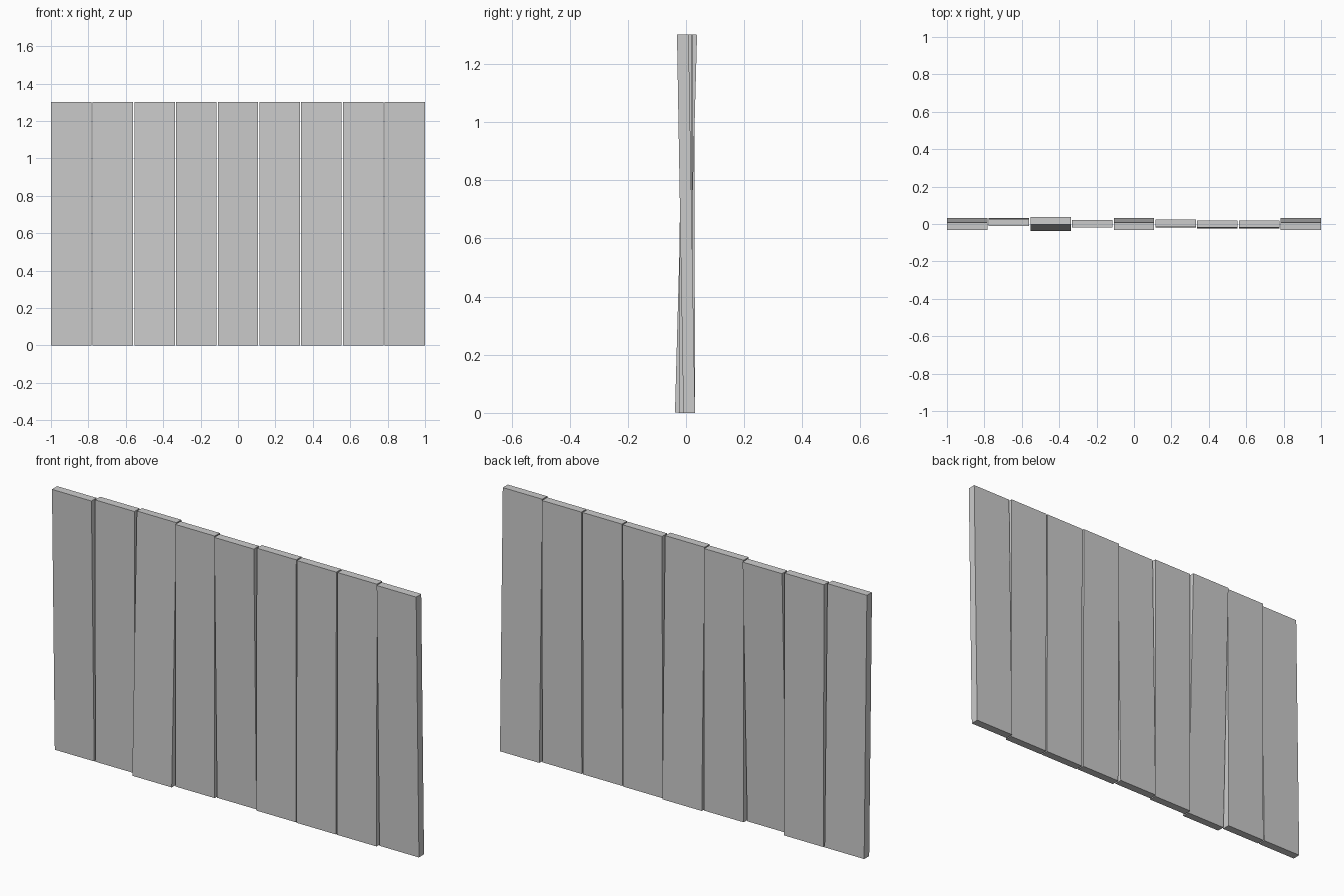
import bpy, math
from mathutils import Matrix

if "Cube" in bpy.data.objects:
    bpy.data.objects.remove(bpy.data.objects["Cube"])

HEIGHT, THICK, COUNT = 1.301, 0.04, 9
WIDTH = 0.2165
PITCH = (2 - WIDTH) / (COUNT - 1)

# Per plank: centre depth at the top and at the bottom (slight lean)
LEAN = [(-0.011, 0.011), (0.008, 0.011), (0.018, -0.018), (0.001, 0.001),
        (-0.011, 0.011), (0.004, 0.0), (0.0, -0.003), (0.0, -0.003),
        (-0.011, 0.011)]


def plank(index, top, bottom):
    bpy.ops.mesh.primitive_cube_add(size=1)
    ob = bpy.context.object
    ob.name = f"plank_{index + 1}"
    ob.data.transform(Matrix.Diagonal((WIDTH, THICK, HEIGHT, 1)))
    ob.location = (-1 + WIDTH / 2 + index * PITCH, (top + bottom) / 2, HEIGHT / 2)
    ob.rotation_euler.x = -math.atan2(top - bottom, HEIGHT)


# Row of leaning upright planks
for i, (top, bottom) in enumerate(LEAN):
    plank(i, top, bottom)
